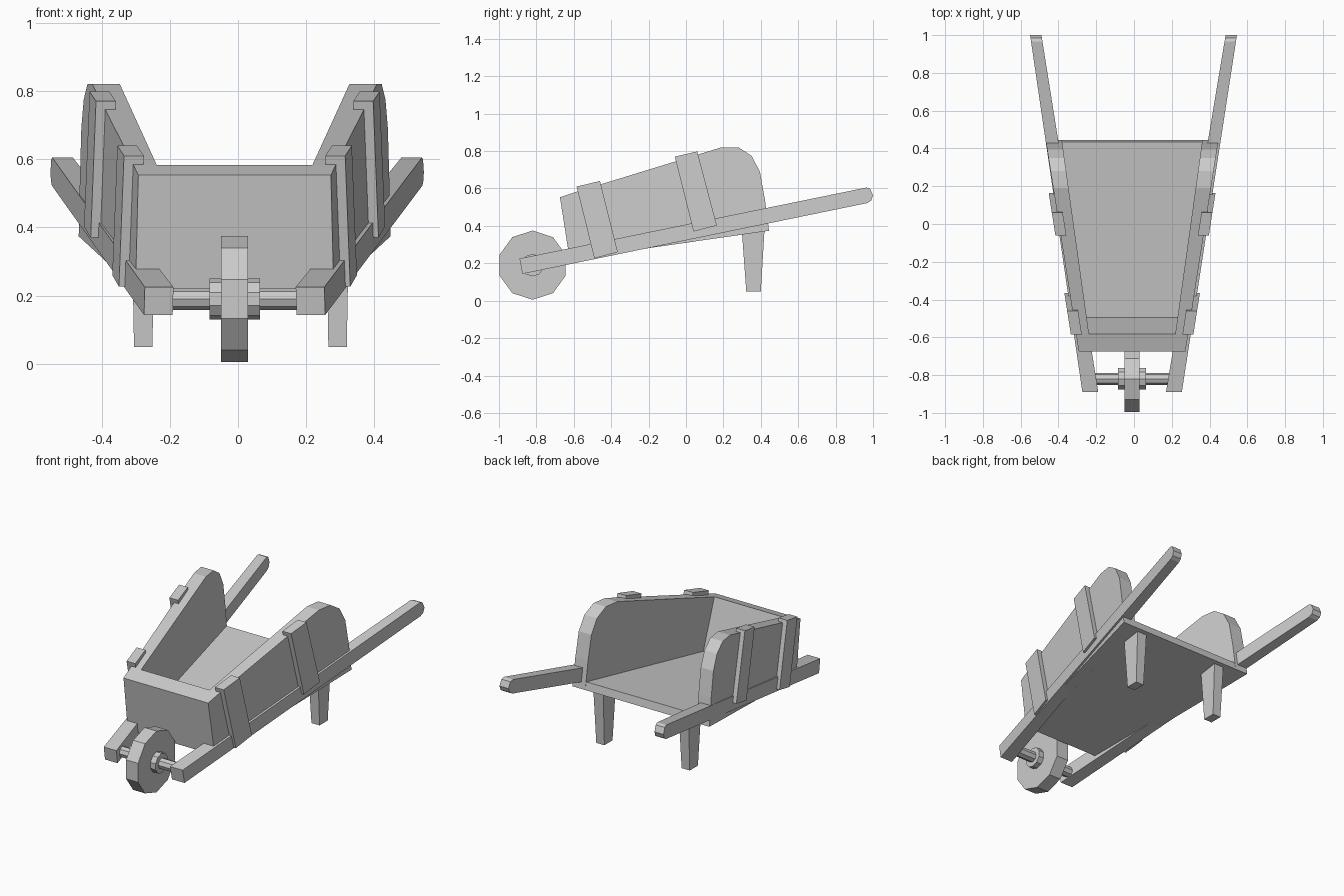
import bpy, bmesh, math

if "Cube" in bpy.data.objects:
    bpy.data.objects.remove(bpy.data.objects["Cube"])


def mesh_object(name, verts, faces):
    me = bpy.data.meshes.new(name)
    me.from_pydata(verts, [], faces)
    bm = bmesh.new()
    bm.from_mesh(me)
    bmesh.ops.recalc_face_normals(bm, faces=bm.faces)
    bm.to_mesh(me)
    bm.free()
    ob = bpy.data.objects.new(name, me)
    bpy.context.collection.objects.link(ob)
    return ob


def prism(name, profile, xa, xb):
    """Side profile (y, z) spanned between two x functions of y."""
    n = len(profile)
    verts = [(xa(y), y, z) for y, z in profile] + [(xb(y), y, z) for y, z in profile]
    faces = [tuple(range(n)), tuple(range(n, 2 * n))]
    faces += [(i, (i + 1) % n, n + (i + 1) % n, n + i) for i in range(n)]
    return mesh_object(name, verts, faces)


def line(y0, x0, y1, x1):
    return lambda y: x0 + (x1 - x0) * (y - y0) / (y1 - y0)


def disc(name, x0, x1, r, sides):
    pts = [(-0.82 + r * math.sin(2 * math.pi * i / sides),
            0.19 + r * math.cos(2 * math.pi * i / sides)) for i in range(sides)]
    return prism(name, pts, lambda y: x0, lambda y: x1)


CX = -0.01  # box and wheel sit slightly off the centre line
outer = line(-0.67, 0.283, 0.43, 0.455)
inner = line(-0.585, 0.228, 0.43, 0.37)


def wall_x(side, f, extra=0.0):
    return lambda y: CX + side * (f(y) + extra)


# wheel, hub and axle
disc("wheel", -0.05, 0.03, 0.185, 10)
disc("hub", -0.084, 0.064, 0.06, 10)
disc("axle", -0.21, 0.19, 0.032, 8)

# tray floor and front board
prism("tray_floor", [(-0.56, 0.229), (0.444, 0.374), (0.435, 0.42), (-0.56, 0.275)],
      wall_x(-1, inner, 0.01), wall_x(1, inner, 0.01))
prism("front_board", [(-0.674, 0.553), (-0.583, 0.583), (-0.485, 0.25), (-0.485, 0.24), (-0.622, 0.221)],
      wall_x(-1, outer), wall_x(1, outer))

wall = [(-0.583, 0.583), (0.19, 0.82), (0.28, 0.82), (0.35, 0.775), (0.395, 0.69),
        (0.422, 0.54), (0.444, 0.374), (-0.485, 0.24)]
handle = [(-0.89, 0.225), (0.965, 0.605), (0.985, 0.598), (1.0, 0.562),
          (0.99, 0.535), (0.97, 0.522), (-0.875, 0.143)]
braces = {"front_brace": [(-0.585, 0.61), (-0.46, 0.64), (-0.365, 0.26), (-0.49, 0.226)],
          "rear_brace": [(-0.06, 0.77), (0.06, 0.798), (0.165, 0.402), (0.04, 0.37)]}

for side, label, h0, h1, leg_x in ((-1, "left", -0.232, -0.52, -0.278),
                                   (1, "right", 0.212, 0.515, 0.292)):
    # side wall with rounded rear corner
    prism("side_wall_" + label, wall, wall_x(side, inner), wall_x(side, outer))
    # long tapering handle
    prism("handle_" + label, handle,
          line(-0.885, h0 - 0.042, 1.0, h1 - 0.03), line(-0.885, h0 + 0.042, 1.0, h1 + 0.03))
    # outside braces
    for name, pts in braces.items():
        prism(name + "_" + label, pts, wall_x(side, outer, -0.03), wall_x(side, outer, 0.028))
    # tapered leg
    v = []
    for z, y0, y1, w in ((0.05, 0.322, 0.40, 0.027), (0.385, 0.298, 0.42, 0.033)):
        v += [(leg_x - w, y0, z), (leg_x + w, y0, z), (leg_x + w, y1, z), (leg_x - w, y1, z)]
    mesh_object("leg_" + label, v, [(0, 1, 2, 3), (4, 5, 6, 7), (0, 1, 5, 4),
                                    (1, 2, 6, 5), (2, 3, 7, 6), (3, 0, 4, 7)])
